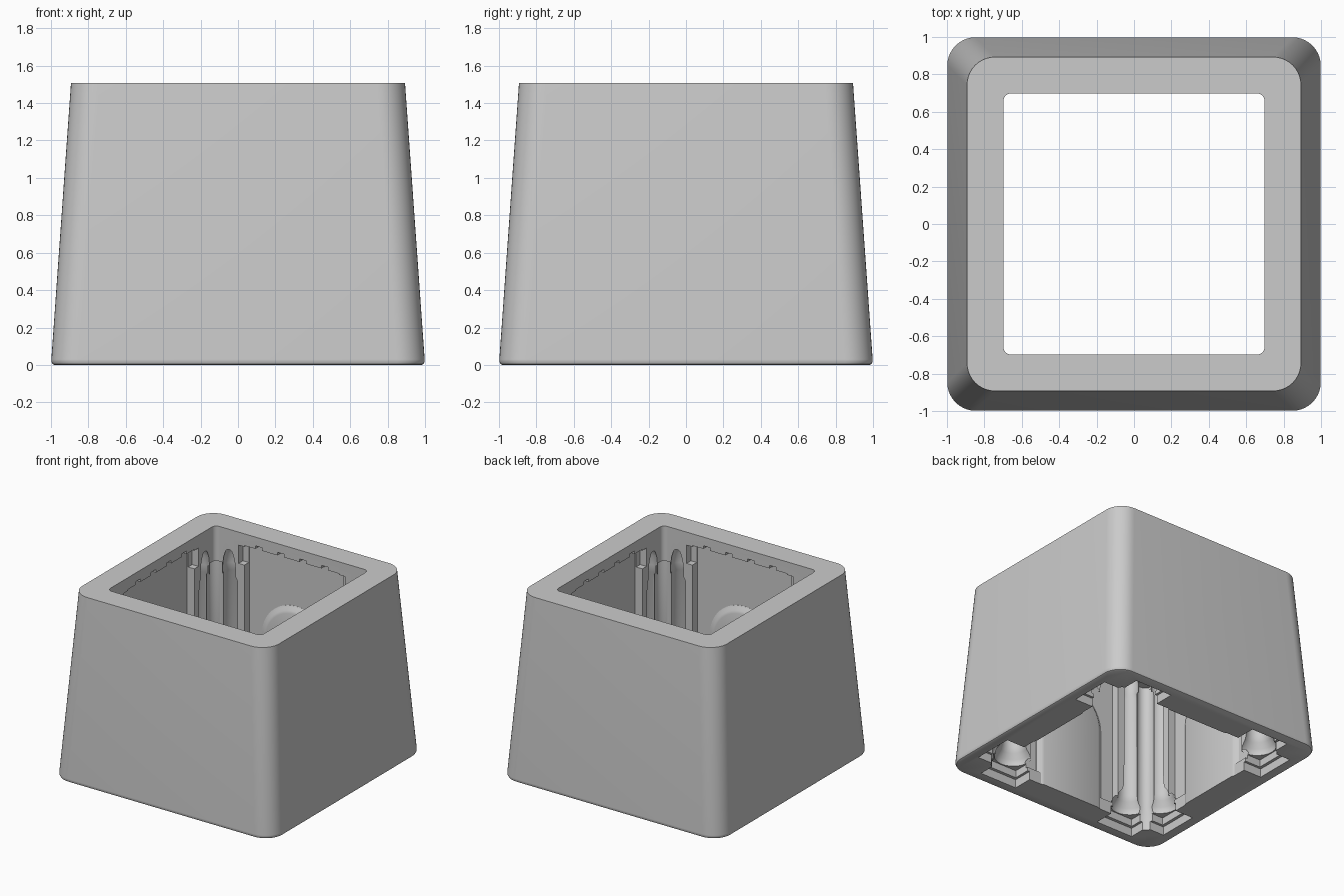
import bpy, bmesh
from math import sin, cos, pi, radians
from mathutils import Matrix

if "Cube" in bpy.data.objects:
    bpy.data.objects.remove(bpy.data.objects["Cube"])

cutters = []


def loft(name, rings, rot=0.0, cut=True):
    """Closed solid skinned through rings of equal point counts."""
    bm = bmesh.new()
    loops = [[bm.verts.new(p) for p in ring] for ring in rings]
    n = len(loops[0])
    for a, b in zip(loops, loops[1:]):
        for i in range(n):
            j = (i + 1) % n
            bm.faces.new((a[i], a[j], b[j], b[i]))
    bm.faces.new(list(reversed(loops[0])))
    bm.faces.new(loops[-1])
    bm.transform(Matrix.Rotation(rot, 4, 'Z'))
    bmesh.ops.recalc_face_normals(bm, faces=bm.faces)
    me = bpy.data.meshes.new(name)
    bm.to_mesh(me)
    bm.free()
    ob = bpy.data.objects.new(name, me)
    bpy.context.collection.objects.link(ob)
    if cut:
        ob.hide_render = True
        cutters.append(ob)
    return ob


def rounded_square(half, r, z, seg=10):
    pts = []
    for k in range(4):
        sx, sy = [(1, 1), (-1, 1), (-1, -1), (1, -1)][k]
        for i in range(seg + 1):
            a = pi / 2 * (k + i / seg)
            pts.append((sx * (half - r) + r * cos(a), sy * (half - r) + r * sin(a), z))
    return pts


def lathe(name, x, y, profile, rot, seg=24):
    loft(name, [[(x + r * cos(2 * pi * i / seg), y + r * sin(2 * pi * i / seg), z)
                 for i in range(seg)] for r, z in profile], rot)


def prism(name, outline, y0, y1, rot):
    loft(name, [[(x, y, z) for x, z in outline] for y in (y0, y1)], rot)


# Tapered outer body with a softly rounded foot
body = loft("tapered_shell", [rounded_square(h, r, z) for h, r, z in
            ((0.982, 0.14, 0), (0.992, 0.147, 0.005), (0.998, 0.15, 0.018),
             (0.998, 0.15, 0.03), (0.893, 0.15, 1.507))], cut=False)

# Square through opening
loft("opening", [rounded_square(0.698, 0.04, z, 6) for z in (-0.1, 1.7)])

column = [(0.13, 0.05), (0.145, 0.145), (0.135, 0.18), (0.105, 0.22), (0.09, 0.27),
          (0.085, 1.10), (0.07, 1.13), (0.07, 1.19), (0.062, 1.27), (0.045, 1.33),
          (0.005, 1.38)]

for k in range(4):
    rot = k * pi / 2

    # Wall recess with a toothed upper edge
    top = [(0.43, 1.41)]
    for x in (0.3, 0.1, -0.1, -0.3):
        top += [(x + 0.03, 1.41), (x + 0.03, 1.435), (x - 0.03, 1.435), (x - 0.03, 1.41)]
    top += [(-0.43, 1.41)]
    prism("wall_recess", [(-0.43, 0.1), (0.43, 0.1)] + top, 0.6, 0.765, rot)

    # Bottom skirt recess
    prism("skirt_recess", [(-0.45, -0.1), (0.45, -0.1), (0.45, 0.12), (-0.45, 0.12)],
          0.61, 0.745, rot)

    # Paired column grooves with stepped square plinths
    for s in (-1, 1):
        lathe("column_groove", s * 0.57, 0.735, column, rot)
        for half, depth, z in ((0.17, 0.91, 0.07), (0.15, 0.885, 0.13)):
            a, b = s * 0.57 - half, s * 0.57 + half
            prism("plinth", [(a, -0.1), (b, -0.1), (b, z), (a, z)], 0.62, depth, rot)
        a, b = s * 0.455 - 0.028, s * 0.455 + 0.028
        prism("bracket", [(a, 1.25), (b, 1.25), (b, 1.40), (a, 1.40)], 0.63, 0.755, rot)

    # Slim groove in the corner
    lathe("corner_groove", 0.7, 0.7, [(0.09, -0.1), (0.09, 0.12), (0.065, 0.18),
                                      (0.065, 1.22)], rot)

# Carve the cavity
bpy.context.view_layer.objects.active = body
body.select_set(True)
for c in cutters:
    m = body.modifiers.new("carve", 'BOOLEAN')
    m.operation = 'DIFFERENCE'
    m.solver = 'EXACT'
    m.object = c
    bpy.ops.object.modifier_apply(modifier=m.name)
for c in cutters:
    bpy.data.objects.remove(c)
bpy.ops.object.shade_smooth_by_angle(angle=radians(30))


# Soft raised arch on each inner wall
def arch(half, y):
    pts = [(half, y, 0.0)]
    pts += [(half * cos(pi * i / 24), y, 0.68 + half * sin(pi * i / 24)) for i in range(25)]
    return pts + [(-half, y, 0.0)]


for k, side in enumerate(("back", "left", "front", "right")):
    ob = loft(side + "_arch", [arch(h, y) for h, y in
              ((0.32, 0.78), (0.32, 0.764), (0.305, 0.757), (0.285, 0.742), (0.265, 0.735))],
              k * pi / 2, cut=False)
    bpy.ops.object.select_all(action='DESELECT')
    bpy.context.view_layer.objects.active = ob
    ob.select_set(True)
    bpy.ops.object.shade_smooth_by_angle(angle=radians(50))
